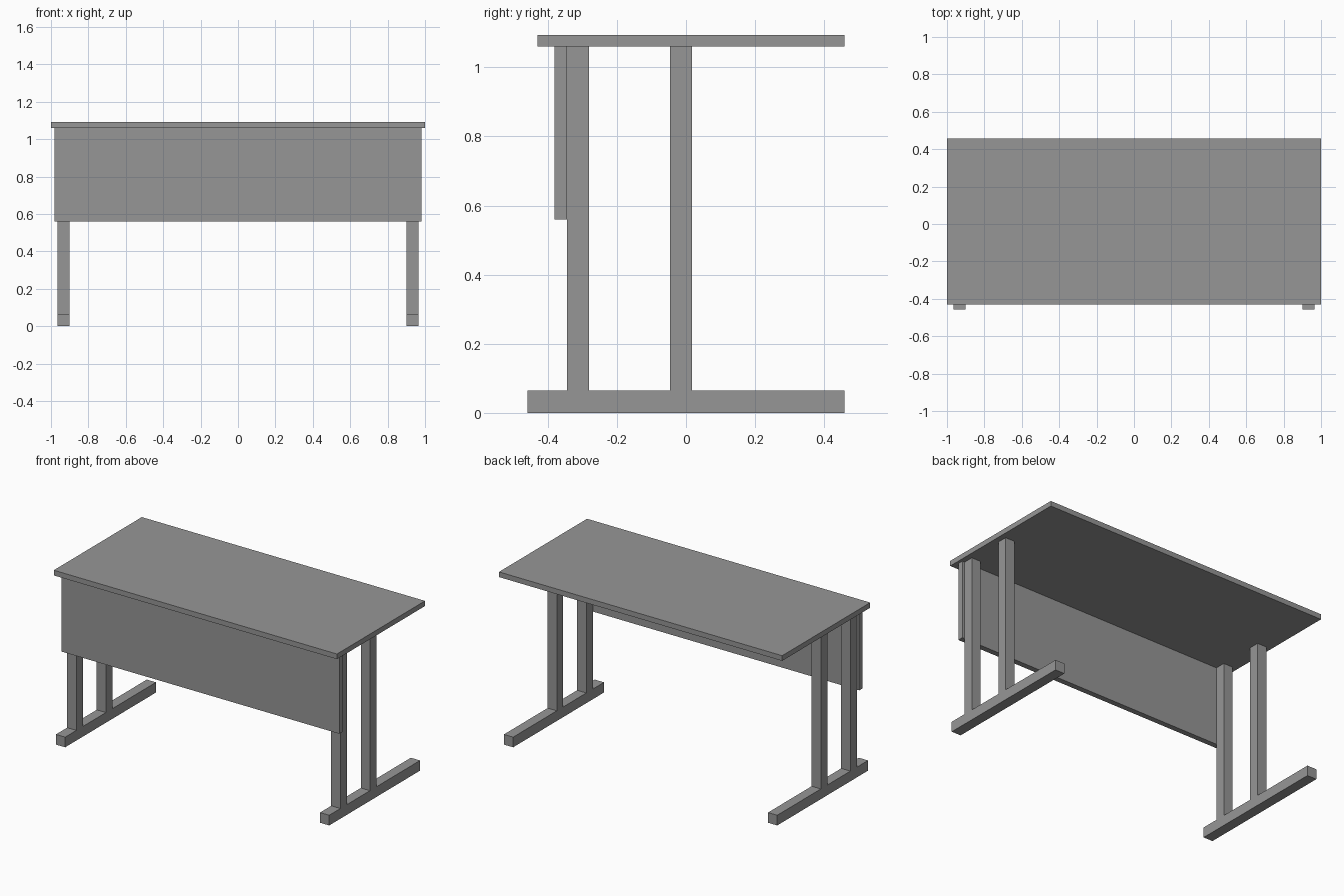
import bpy
import bmesh

cube = bpy.data.objects.get("Cube")
if cube:
    bpy.data.objects.remove(cube, do_unlink=True)

# Single grey finish
grey = bpy.data.materials.new("grey")
grey.use_nodes = True
colour = (0.305, 0.305, 0.305, 1)
grey.diffuse_color = colour
grey.node_tree.nodes["Principled BSDF"].inputs["Base Color"].default_value = colour


def box(name, x, y, z):
    """Box spanning the given (min, max) range on each axis."""
    mesh = bpy.data.meshes.new(name)
    bm = bmesh.new()
    bmesh.ops.create_cube(bm, size=1)
    for v in bm.verts:
        v.co = [r[0] if c < 0 else r[1] for c, r in zip(v.co, (x, y, z))]
    bm.to_mesh(mesh)
    bm.free()
    mesh.materials.append(grey)
    obj = bpy.data.objects.new(name, mesh)
    bpy.context.collection.objects.link(obj)
    return obj


TOP_Z = 1.06      # underside of the desktop
FOOT_Z = 0.065    # top of the floor rails
PANEL_Y = -0.345  # back of the modesty panel

# Desktop and modesty panel
box("desktop", (-1, 1), (-0.43, 0.458), (TOP_Z, 1.093))
box("modesty_panel", (-0.982, 0.982), (-0.38, PANEL_Y), (0.56, TOP_Z))

# Leg frames: a floor rail with two square posts on each side
for side, x in (("left", (0.9, 0.965)), ("right", (-0.965, -0.9))):
    box(side + "_foot_rail", x, (-0.458, 0.458), (0, FOOT_Z))
    box(side + "_front_post", x, (PANEL_Y, -0.28), (FOOT_Z, TOP_Z))
    box(side + "_middle_post", x, (-0.047, 0.018), (FOOT_Z, TOP_Z))
